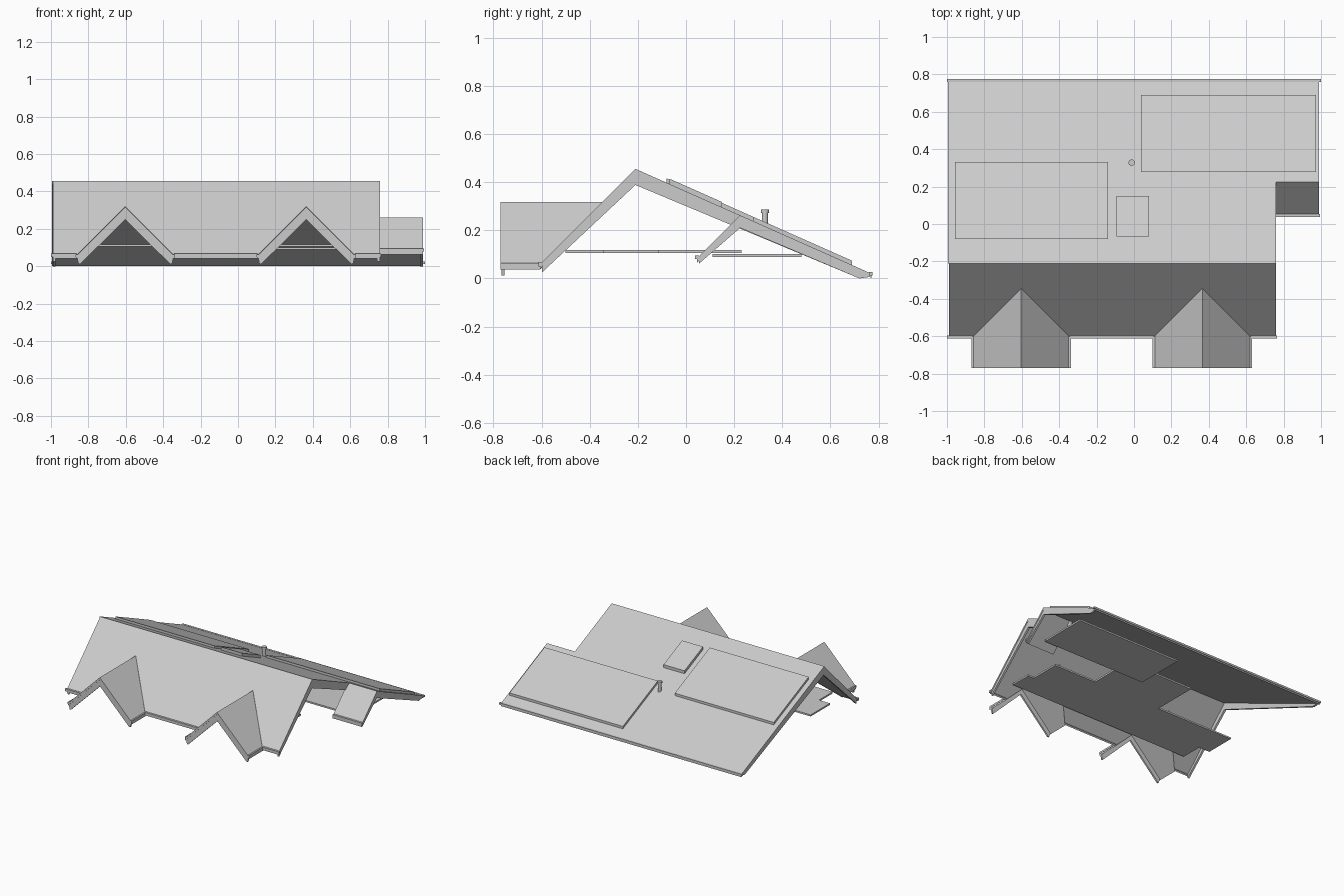
import bpy, bmesh
from mathutils import Vector

if "Cube" in bpy.data.objects:
    bpy.data.objects.remove(bpy.data.objects["Cube"])


def extrude(name, pts, vec):
    """Flat outline of 3D points pushed along a vector into a solid."""
    bm = bmesh.new()
    f = bm.faces.new([bm.verts.new(p) for p in pts])
    r = bmesh.ops.extrude_face_region(bm, geom=[f])
    bmesh.ops.translate(bm, vec=Vector(vec),
                        verts=[v for v in r["geom"] if isinstance(v, bmesh.types.BMVert)])
    bmesh.ops.recalc_face_normals(bm, faces=bm.faces)
    me = bpy.data.meshes.new(name)
    bm.to_mesh(me)
    bm.free()
    ob = bpy.data.objects.new(name, me)
    bpy.context.collection.objects.link(ob)
    return ob


def sheet(name, xy, zf, t=-0.018):
    return extrude(name, [(x, y, zf(x, y)) for x, y in xy], (0, 0, t))


def board_x(name, yz, x0, x1):
    return extrude(name, [(x0, y, z) for y, z in yz], (x1 - x0, 0, 0))


def box(name, x0, x1, y0, y1, z0, z1):
    return extrude(name, [(x0, y0, z0), (x1, y0, z0), (x1, y1, z0), (x0, y1, z0)],
                   (0, 0, z1 - z0))


def rect(x0, x1, y0, y1):
    return [(x0, y0), (x1, y0), (x1, y1), (x0, y1)]


RIDGE, TOP = -0.21, 0.455
GABLES = (-0.603, 0.365)
HW = 0.263


def front_z(x, y):
    return TOP - (RIDGE - y)


def rear_z(x, y):
    return TOP - 0.444 * (y - RIDGE)


# Main roof slopes; the front one is notched under the gables
outline = [(-0.99, RIDGE), (-0.99, -0.605)]
for cx in GABLES:
    outline += [(cx - 0.26, -0.605), (cx, -0.345), (cx + 0.26, -0.605)]
outline += [(0.76, -0.605), (0.76, RIDGE)]
sheet("front_slope", outline, front_z)
sheet("rear_slope", [(-0.995, RIDGE), (0.76, RIDGE), (0.76, 0.225), (0.99, 0.225),
                     (0.99, 0.77), (-0.995, 0.77)], rear_z)

# Side lean roof at the right
sheet("side_slope", rect(0.75, 0.99, 0.045, 0.225), lambda x, y: 0.262 - (0.225 - y))

# Barge boards along the roof ends
front_yz = [(RIDGE, TOP - 0.004), (-0.598, 0.063), (-0.598, 0.025), (RIDGE, 0.388)]
rear_yz = [(RIDGE, TOP - 0.004), (0.765, 0.018), (0.755, 0.005), (0.72, 0.0), (RIDGE, 0.388)]
rear_cut = [(RIDGE, TOP - 0.004), (0.24, 0.251), (0.24, 0.2), (RIDGE, 0.388)]
side_yz = [(0.225, 0.258), (0.765, 0.018), (0.755, 0.005), (0.72, 0.0), (0.225, 0.21),
           (0.055, 0.062), (0.05, 0.085)]
board_x("barge_front_left", front_yz, -0.99, -0.975)
board_x("barge_front_right", front_yz, 0.743, 0.758)
board_x("barge_rear_left", rear_yz, -0.99, -0.975)
board_x("barge_rear_right", rear_cut, 0.743, 0.758)
board_x("barge_side", side_yz, 0.973, 0.988)

# Front gables: two slopes, barge boards and side gutters each
for i, cx in enumerate(GABLES):
    for s in (-1, 1):
        tag = f"{i}_{'left' if s < 0 else 'right'}"
        sheet("gable_slope_" + tag,
              [(cx, -0.77), (cx + s * HW, -0.77), (cx + s * HW, -0.605), (cx, -0.345)],
              lambda x, y: 0.318 - abs(x - cx))
        prof = [(0, 0.316), (0.26, 0.056), (0.25, 0.012), (0.24, 0.012), (0, 0.25)]
        extrude("gable_barge_" + tag, [(cx + s * a, -0.766, z) for a, z in prof], (0, 0.012, 0))
        a, b = sorted((cx + s * 0.25, cx + s * 0.265))
        box("gable_gutter_" + tag, a, b, -0.77, -0.6, 0.05, 0.064)

# Gutters along the eaves
for n, (a, b) in enumerate(((-1.0, GABLES[0] - 0.26), (GABLES[0] + 0.26, GABLES[1] - 0.26),
                            (GABLES[1] + 0.26, 0.765))):
    box(f"front_gutter_{n}", a, b, -0.612, -0.595, 0.05, 0.068)
box("rear_gutter", -1.0, 1.0, 0.76, 0.775, 0.012, 0.026)
box("side_gutter", 0.755, 0.995, 0.038, 0.053, 0.08, 0.096)

# Flat ceilings under the roof
ceil = [(-0.86, -0.5), (-0.86, -0.34), (-0.95, -0.34), (-0.95, -0.113), (-0.31, -0.113),
        (-0.31, 0.23), (0.25, 0.23), (0.25, -0.113), (0.6, -0.113), (0.6, -0.34),
        (0.65, -0.34), (0.65, -0.5)]
sheet("ceiling_main", ceil, lambda x, y: 0.117, -0.012)
sheet("ceiling_rear", rect(0.02, 0.88, 0.11, 0.48), lambda x, y: 0.101, -0.012)

# Solar panels and skylight lying on the rear slope
for name, r, h in (("solar_panel_left", (-0.957, -0.14, -0.08, 0.332), 0.018),
                   ("solar_panel_right", (0.038, 0.974, 0.278, 0.69), 0.018),
                   ("skylight", (-0.093, 0.08, -0.068, 0.15), 0.022)):
    sheet(name, rect(*r), rear_z, h)

# Vent pipe with cap
for name, rad, z0, z1 in (("vent_pipe", 0.013, 0.19, 0.28), ("vent_cap", 0.017, 0.272, 0.287)):
    bpy.ops.mesh.primitive_cylinder_add(vertices=20, radius=rad, depth=z1 - z0,
                                        location=(-0.013, 0.328, (z0 + z1) / 2))
    bpy.context.object.name = name
    bpy.ops.object.shade_smooth_by_angle()
